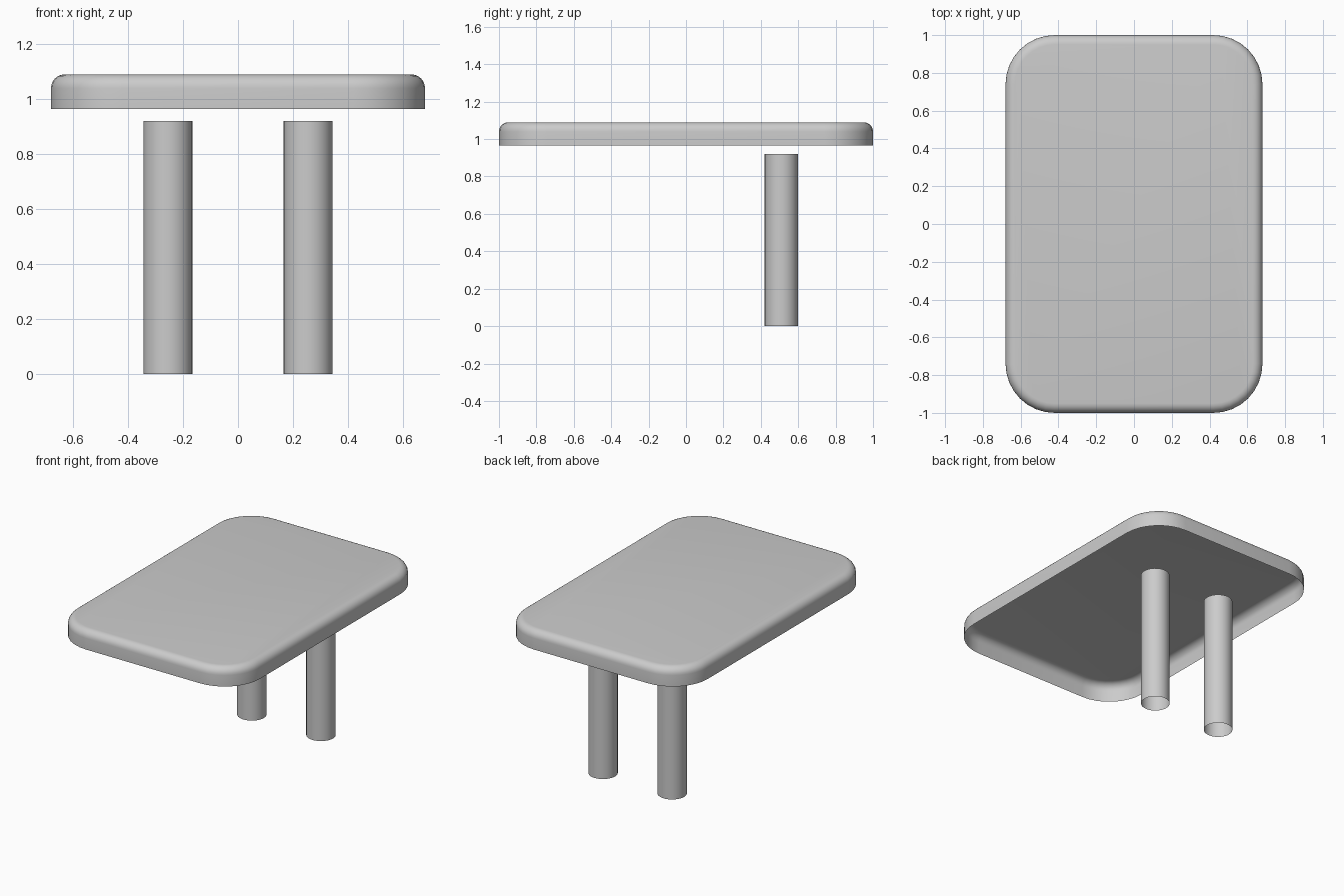
import bpy, bmesh, math

if "Cube" in bpy.data.objects:
    bpy.data.objects.remove(bpy.data.objects["Cube"])

HX, HY, CORNER = 0.68, 1.0, 0.26
BOTTOM, TOP, EDGE = 0.965, 1.09, 0.05


def finish(name, bm):
    mesh = bpy.data.meshes.new(name)
    bm.to_mesh(mesh)
    bm.free()
    obj = bpy.data.objects.new(name, mesh)
    bpy.context.collection.objects.link(obj)
    bpy.ops.object.select_all(action='DESELECT')
    obj.select_set(True)
    bpy.context.view_layer.objects.active = obj
    bpy.ops.object.shade_smooth_by_angle(angle=math.radians(40))
    return obj


def rounded_ring(bm, inset, z, steps=8):
    r, verts = CORNER - inset, []
    for i, (sx, sy) in enumerate([(1, 1), (-1, 1), (-1, -1), (1, -1)]):
        for k in range(steps + 1):
            a = math.pi / 2 * (i + k / steps)
            verts.append(bm.verts.new((sx * (HX - CORNER) + r * math.cos(a),
                                       sy * (HY - CORNER) + r * math.sin(a), z)))
    return verts


# Tabletop: thin shell with rounded upper edge, open underneath
bm = bmesh.new()
profile = [(0, BOTTOM)]
for k in range(7):
    a = math.pi / 2 * k / 6
    profile.append((EDGE * (1 - math.cos(a)), TOP - EDGE + EDGE * math.sin(a)))
rings = [rounded_ring(bm, d, z) for d, z in profile]
for low, high in zip(rings, rings[1:]):
    n = len(low)
    for i in range(n):
        j = (i + 1) % n
        bm.faces.new((low[i], low[j], high[j], high[i]))
bm.faces.new(rings[-1])
finish("tabletop", bm)

# Two tubular legs, open at the ends
for side, x in (("left", -0.255), ("right", 0.255)):
    bm = bmesh.new()
    bmesh.ops.create_cone(bm, cap_ends=False, segments=32,
                          radius1=0.089, radius2=0.089, depth=0.92)
    bmesh.ops.translate(bm, verts=bm.verts, vec=(x, 0.51, 0.46))
    finish(side + "_leg", bm)
